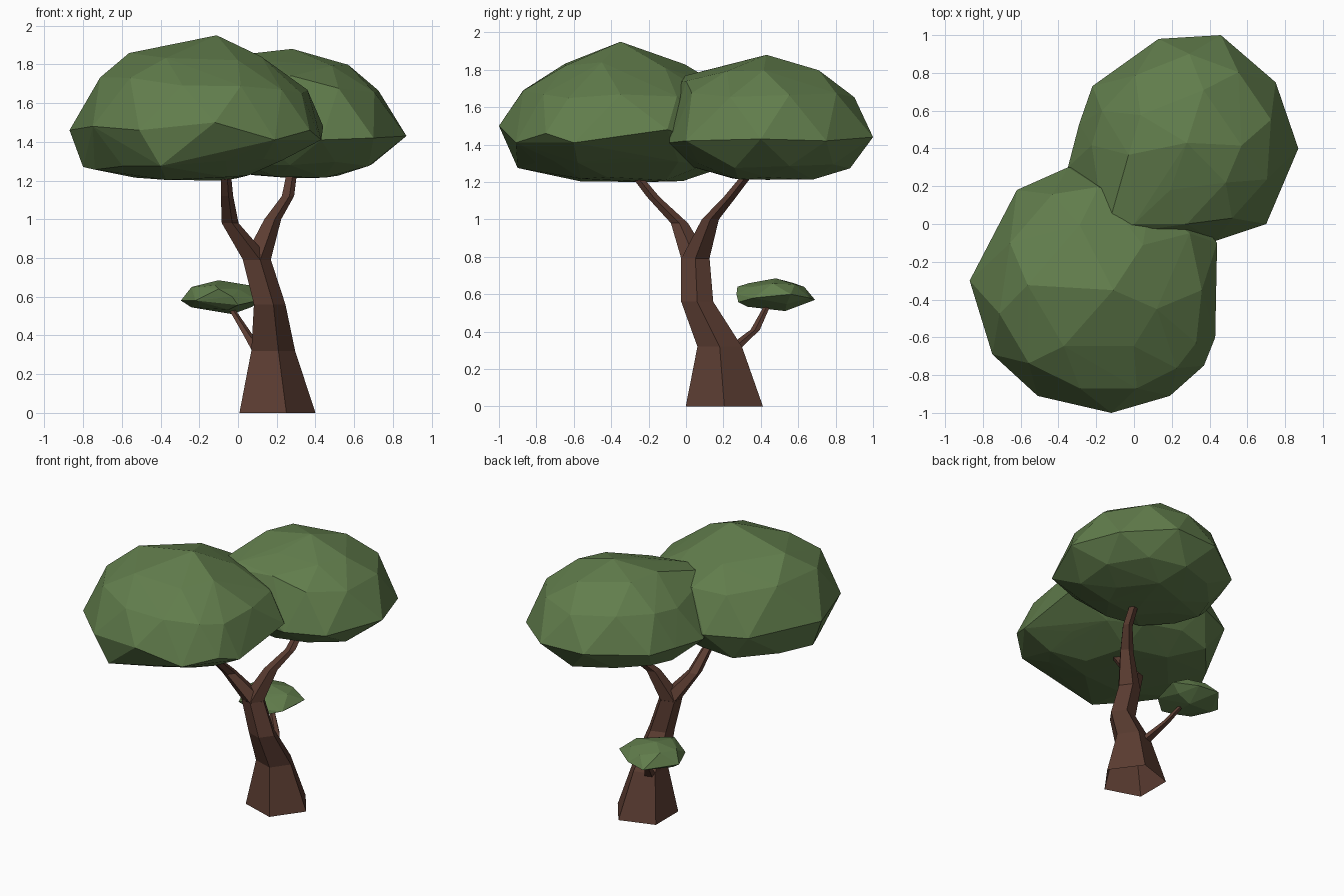
import bpy, bmesh, math
from mathutils import Vector

if "Cube" in bpy.data.objects:
    bpy.data.objects.remove(bpy.data.objects["Cube"])


def material(name, rgb):
    m = bpy.data.materials.new(name)
    m.diffuse_color = (*rgb, 1)
    m.use_nodes = True
    m.node_tree.nodes["Principled BSDF"].inputs["Base Color"].default_value = m.diffuse_color
    return m


BARK = material("bark", (0.107, 0.047, 0.032))
LEAF = material("leaf", (0.12, 0.205, 0.072))


def finish(name, bm, mat):
    bmesh.ops.recalc_face_normals(bm, faces=bm.faces)
    me = bpy.data.meshes.new(name)
    bm.to_mesh(me)
    bm.free()
    me.materials.append(mat)
    ob = bpy.data.objects.new(name, me)
    bpy.context.collection.objects.link(ob)
    return ob


def limb(name, path, sides=5):
    """Tapering open limb: horizontal rings at (x, y, z, radius)."""
    bm = bmesh.new()
    rings = [[bm.verts.new((x + r * math.cos(math.tau * i / sides),
                            y + r * math.sin(math.tau * i / sides), z))
              for i in range(sides)] for x, y, z, r in path]
    for a, b in zip(rings, rings[1:]):
        for i in range(sides):
            j = (i + 1) % sides
            bm.faces.new((a[i], a[j], b[j], b[i]))
    return finish(name, bm, BARK)


def foliage(name, outline, apex, rings, extra):
    """Faceted clump: hull of a widest outline plus scaled rings
    (scale, z, step, shift x, shift y, tilt of z along x) and a few extra points."""
    bm = bmesh.new()
    apex = Vector(apex)
    pts = [Vector(p) for p in outline]
    n = len(pts)
    cloud = pts + [apex] + [Vector(p) for p in extra]
    for scale, z, step, dx, dy, tilt in rings:
        for i in range(0, n, step):
            p = (pts[i] + pts[(i + 1) % n]) / 2 if step == 1 else pts[i]
            q = apex.lerp(p, scale)
            q.z = z + tilt * (q.x - apex.x) + 0.012 * math.sin(2.3 * i)
            q.x += dx
            q.y += dy
            cloud.append(q)
    for p in cloud:
        bm.verts.new(p)
    res = bmesh.ops.convex_hull(bm, input=bm.verts)
    junk = {g for k in ("geom_interior", "geom_unused") for g in res[k]
            if isinstance(g, bmesh.types.BMVert)}
    bmesh.ops.delete(bm, geom=list(junk), context='VERTS')
    return finish(name, bm, LEAF)


# Trunk and branches
limb("trunk", [(.183, .205, 0, .217), (.17, .18, .32, .125),
               (.155, .06, .56, .09), (.09, .05, .79, .08)])
limb("front_branch", [(.09, .05, .79, .079), (-.045, -.035, .98, .048),
                      (-.06, -.175, 1.12, .035), (-.065, -.255, 1.22, .03),
                      (-.065, -.3, 1.28, .025)])
limb("back_branch", [(.09, .05, .79, .079), (.175, .13, 1.0, .048),
                     (.255, .235, 1.12, .035), (.275, .33, 1.24, .03),
                     (.275, .36, 1.3, .025)])
limb("low_branch", [(.12, .24, .3, .045), (.045, .37, .41, .026),
                    (-.03, .43, .53, .018), (-.04, .44, .57, .014)])

# Canopies
foliage("front_canopy",
        [(-.87, -.3, 1.46), (-.75, -.69, 1.48), (-.51, -.91, 1.46),
         (-.12, -1, 1.5), (.19, -.91, 1.41), (.37, -.75, 1.46),
         (.43, -.6, 1.41), (.44, -.1, 1.48), (.28, .1, 1.42),
         (-.05, .27, 1.42), (-.35, .3, 1.45), (-.62, .18, 1.45)],
        (-.11, -.35, 1.95),
        [(.86, 1.69, 1, 0, 0, -.07), (.53, 1.83, 2, -.05, 0, -.07),
         (.8, 1.29, 1, -.07, .03, .06), (.45, 1.215, 2, -.08, .04, 0)],
        [(.12, -.45, 1.84), (-.8, -.3, 1.27), (-.4, -.9, 1.275), (-.1, -.2, 1.2)])
foliage("back_canopy",
        [(.87, .4, 1.43), (.75, .75, 1.42), (.46, 1, 1.44), (.13, .98, 1.44),
         (-.22, .73, 1.43), (-.29, .53, 1.43), (-.35, .3, 1.42),
         (-.2, .02, 1.42), (.1, -.08, 1.42), (.43, -.09, 1.41), (.7, 0, 1.42)],
        (.28, .43, 1.88),
        [(.84, 1.665, 1, 0, 0, 0), (.49, 1.815, 2, 0, 0, -.06),
         (.78, 1.285, 1, 0, .01, 0), (.4, 1.225, 2, 0, .02, 0)],
        [(.28, 0, 1.74), (0, .0, 1.77), (-.15, -.06, 1.73), (.28, .43, 1.212)])

# Small clump on the low branch
foliage("low_foliage",
        [(-.295, .5, .58), (-.22, .32, .58), (-.03, .27, .6), (.1, .36, .58),
         (.14, .56, .6), (0, .66, .58), (-.14, .69, .57)],
        (-.1, .48, .685),
        [(.78, .65, 1, 0, 0, 0), (.72, .545, 2, 0, 0, 0)],
        [(-.1, .275, .64), (0, .28, .557), (-.24, .45, .65), (-.03, .53, .51)])
